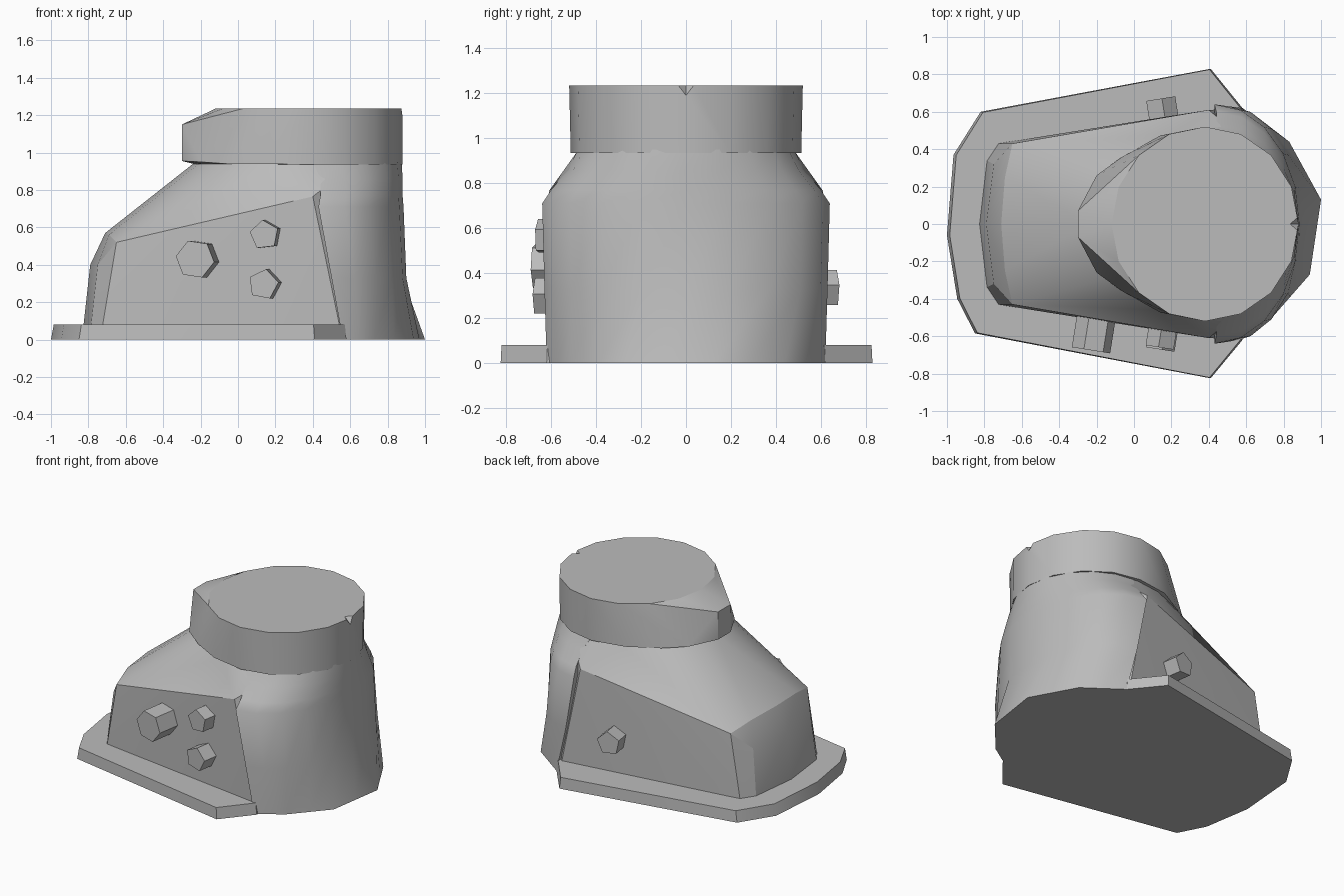
import bpy, bmesh
from math import sin, cos, pi, radians
from mathutils import Vector

if "Cube" in bpy.data.objects:
    bpy.data.objects.remove(bpy.data.objects["Cube"])

grey = bpy.data.materials.new("plain_grey")
grey.use_nodes = True
grey.diffuse_color = (0.5, 0.5, 0.5, 1)
grey.node_tree.nodes["Principled BSDF"].inputs["Base Color"].default_value = (0.5, 0.5, 0.5, 1)


def finish(bm, name, sharp):
    bmesh.ops.recalc_face_normals(bm, faces=bm.faces)
    mesh = bpy.data.meshes.new(name)
    bm.to_mesh(mesh)
    bm.free()
    mesh.materials.append(grey)
    mesh.shade_smooth()
    mesh.set_sharp_from_angle(angle=radians(sharp))
    obj = bpy.data.objects.new(name, mesh)
    bpy.context.collection.objects.link(obj)
    return obj


def hull(name, points, sharp=28):
    """Convex solid around a set of points."""
    bm = bmesh.new()
    for p in points:
        bm.verts.new(p)
    bmesh.ops.convex_hull(bm, input=bm.verts[:])
    loose = [v for v in bm.verts if not v.link_faces]
    bmesh.ops.delete(bm, geom=loose, context='VERTS')
    bmesh.ops.dissolve_limit(bm, angle_limit=radians(1), verts=bm.verts, edges=bm.edges)
    return finish(bm, name, sharp)


def arc(cx, rx, ry, z, start, end, n):
    angles = [radians(start + (end - start) * i / n) for i in range(n + 1)]
    return [(cx + rx * cos(a), ry * sin(a), z) for a in angles]


def both_sides(points):
    return points + [(x, -y, z) for x, y, z in points if y]


# Sole plate: faceted outline, slightly wider at the bottom
outline = [(-0.82, 0.6), (-0.965, 0.37), (-1, -0.06), (-0.945, -0.4), (-0.85, -0.585),
           (0.41, -0.825), (0.58, -0.62), (0.58, 0.62), (0.41, 0.83)]
hull("sole_plate", [(x, y, 0) for x, y in outline]
     + [(x * 0.985, y * 0.995, 0.08) for x, y in outline])

# Sloping front body: flat side panels, ridge, and roof rising under the collar
body = both_sides([
    (-0.83, 0, 0.04), (-0.79, 0.34, 0.04), (-0.73, 0.43, 0.04), (0.55, 0.615, 0.04),
    (-0.79, 0, 0.4), (-0.75, 0.32, 0.4),
    (-0.71, 0, 0.57), (-0.69, 0.25, 0.56), (-0.65, 0.43, 0.52),
    (0.4, 0.61, 0.765), (0.62, 0.42, 0.935)])
hull("front_body", body + arc(0.38, 0.62, 0.485, 0.94, 90, 270, 10), 20)

# Flared rear column: faceted foot lofted into half-ellipse rings
foot = [Vector(p) for p in ((0.56, -0.62, 0), (0.73, -0.51, 0), (0.94, -0.27, 0),
                            (1, 0.13, 0), (0.83, 0.44, 0), (0.58, 0.62, 0))]
rings = [[p for a, b in zip(foot, foot[1:]) for p in (a, (a + b) / 2)] + foot[-1:]]
rings += [arc(cx, rx, ry, z, -90, 90, 10) for cx, rx, ry, z in (
    (0.5, 0.4, 0.63, 0.33), (0.43, 0.455, 0.64, 0.71), (0.44, 0.44, 0.6, 0.77),
    (0.44, 0.44, 0.525, 0.86), (0.4, 0.475, 0.48, 0.95))]
bm = bmesh.new()
loops = [[bm.verts.new(p) for p in ring] for ring in rings]
for low, high in zip(loops, loops[1:]):
    for i in range(len(low)):
        j = (i + 1) % len(low)
        bm.faces.new((low[i], low[j], high[j], high[i]))
bm.faces.new(loops[0])
bm.faces.new(loops[-1])
finish(bm, "rear_column", 35)

# Collar with a blunt beak at the front
beak = both_sides([(-0.3, 0.07, 0.955), (-0.3, 0.07, 1.15), (-0.2, 0.26, 0.95)])
collar = hull("collar", arc(0.38, 0.5, 0.52, 1.235, -180, 180, 16)
              + arc(0.38, 0.5, 0.513, 0.935, -90, 90, 8)
              + arc(0.38, 0.62, 0.513, 0.94, 90, 270, 8) + beak, 24)

# Small V notch at the back of the collar rim
cutter = hull("notch_cutter", [(0.83, 0, 1.24), (0.92, -0.08, 1.24), (0.92, 0.08, 1.24),
                               (0.92, 0, 1.15)])
cutter.hide_render = True
cutter.hide_viewport = True
cut = collar.modifiers.new("notch", 'BOOLEAN')
cut.operation = 'DIFFERENCE'
cut.object = cutter
split = collar.modifiers.new("crisp_edges", 'EDGE_SPLIT')
split.split_angle = radians(24)


# Side studs, pointing out along the panel normals
def stud(name, x, z, reach, radius, sides, side, turn):
    axis = Vector((-0.16, side, 0)).normalized()
    across = axis.cross(Vector((0, 0, 1)))
    tip = Vector((x, side * reach, z))
    points = []
    for depth in (0, 0.17):
        for i in range(sides):
            a = turn + 2 * pi * i / sides
            points.append(tip - axis * depth + across * radius * cos(a)
                          + Vector((0, 0, radius * sin(a))))
    hull(name, points)


stud("large_stud", -0.23, 0.43, 0.675, 0.105, 6, -1, 0.15)
stud("upper_stud", 0.14, 0.56, 0.66, 0.08, 5, -1, 0.2)
stud("lower_stud", 0.135, 0.295, 0.67, 0.083, 5, -1, 0.5)
stud("far_side_stud", 0.14, 0.33, 0.67, 0.083, 5, 1, 0.2)
